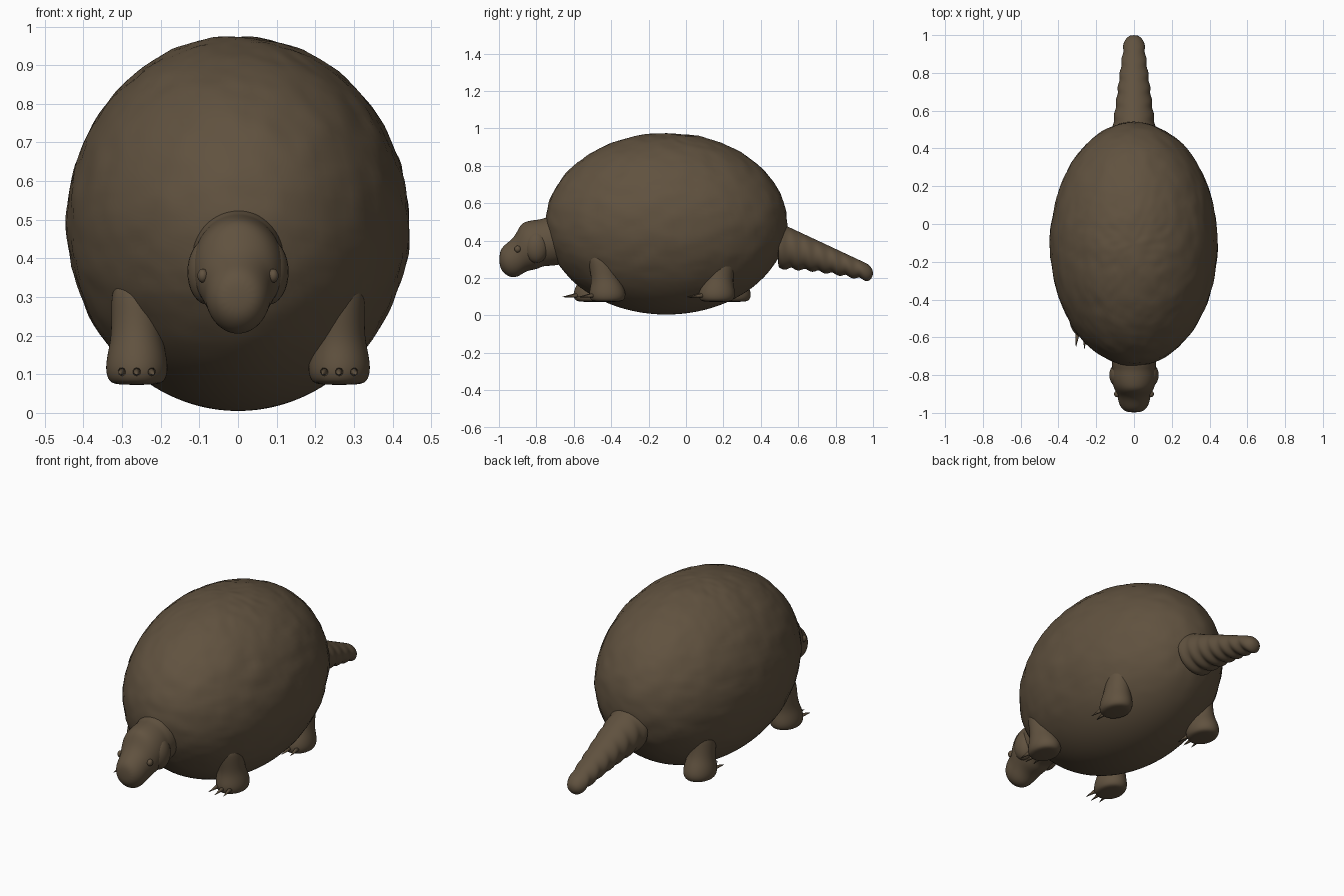
import bpy, bmesh
from math import sin, cos, pi, sqrt
from mathutils import Matrix, Vector, noise

if "Cube" in bpy.data.objects:
    bpy.data.objects.remove(bpy.data.objects["Cube"], do_unlink=True)

HIDE = bpy.data.materials.new("earth brown hide")
HIDE.use_nodes = True
COLOUR = (0.118, 0.084, 0.05, 1)
HIDE.diffuse_color = COLOUR
bsdf = HIDE.node_tree.nodes["Principled BSDF"]
bsdf.inputs["Base Color"].default_value = COLOUR
bsdf.inputs["Roughness"].default_value = 0.8


def finish(bm, name, subdiv=0):
    """Turn a bmesh into a smooth shaded object."""
    bmesh.ops.recalc_face_normals(bm, faces=bm.faces)
    for f in bm.faces:
        f.smooth = True
    mesh = bpy.data.meshes.new(name)
    bm.to_mesh(mesh)
    bm.free()
    mesh.materials.append(HIDE)
    obj = bpy.data.objects.new(name, mesh)
    bpy.context.collection.objects.link(obj)
    if subdiv:
        mod = obj.modifiers.new("smooth", 'SUBSURF')
        mod.levels = mod.render_levels = subdiv
    return obj


def ellipsoid(name, centre, radii, u=24, v=16):
    bm = bmesh.new()
    bmesh.ops.create_uvsphere(bm, u_segments=u, v_segments=v, radius=1,
                              matrix=Matrix.LocRotScale(centre, None, radii))
    return finish(bm, name)


def loft(name, rings, subdiv=2, sides=16):
    """Skin rings given as (centre, first half axis, second half axis)."""
    bm = bmesh.new()
    loops = []
    for c, a, b in rings:
        loops.append([bm.verts.new(c + a * cos(2 * pi * i / sides) + b * sin(2 * pi * i / sides))
                      for i in range(sides)])
    for low, high in zip(loops, loops[1:]):
        for i in range(sides):
            j = (i + 1) % sides
            bm.faces.new((low[i], low[j], high[j], high[i]))
    bm.faces.new(loops[0])
    bm.faces.new(loops[-1])
    return finish(bm, name, subdiv)


def upright_ring(y, top, bottom, width):
    return (Vector((0, y, (top + bottom) / 2)), Vector((width * 1.02, 0, 0)),
            Vector((0, 0, (top - bottom) / 2 * 1.02)))


# Body: a domed shell with shallow lumps that fade out on the smooth belly
body = ellipsoid("body_shell", (0, -0.105, 0.49), (0.443, 0.645, 0.485), 112, 80)
for v in body.data.vertices:
    fade = min(max((v.co.z - 0.12) / 0.2, 0), 1)
    d = Vector((v.co.x, v.co.y + 0.105, v.co.z - 0.49)).normalized()
    lump = noise.noise(v.co * 11) * 0.6 + noise.noise(v.co * 24) * 0.4
    v.co += d * lump * 0.008 * fade

# Head: neck collar, heavy brow and a rounded drooping muzzle
loft("head", [upright_ring(*r) for r in (
    (-0.62, 0.54, 0.27, 0.12), (-0.74, 0.53, 0.265, 0.12), (-0.77, 0.515, 0.262, 0.112),
    (-0.80, 0.512, 0.245, 0.12), (-0.85, 0.505, 0.24, 0.115), (-0.885, 0.49, 0.215, 0.098),
    (-0.91, 0.43, 0.203, 0.087), (-0.945, 0.395, 0.205, 0.083), (-0.98, 0.37, 0.23, 0.065),
    (-0.998, 0.335, 0.265, 0.035))])
for side, label in ((1, "left"), (-1, "right")):
    ellipsoid(label + "_cheek", (side * 0.078, -0.8, 0.365), (0.053, 0.065, 0.085))
    ellipsoid(label + "_eye", (side * 0.091, -0.9, 0.355), (0.014, 0.017, 0.018))

# Tail: tapering, with rounded segments bulging along the underside
rings = []
COUNT = 48
for i in range(COUNT + 1):
    t = i / COUNT
    tip = sqrt(max(1 - max((t - 0.93) / 0.075, 0) ** 2, 0.02))
    top = 0.5 + (0.262 - 0.5) * t
    bottom = 0.262 - 0.072 * t ** 1.7 - 0.016 * abs(sin(t * 7 * pi))
    width = (0.115 - 0.068 * t + 0.003 * sin(t * 14 * pi))
    mid, half = (top + bottom) / 2, (top - bottom) / 2 * tip
    rings.append(upright_ring(0.49 + 0.51 * t, mid + half, mid - half, width * tip))
loft("tail", rings, 1, 20)


# Legs: stout columns on round feet with three claws, caught mid-stride
def leg(name, side, y, hip_y):
    x = side * 0.262
    levels = ((0.072, 0.055, 0.07, 0), (0.082, 0.076, 0.095, 0), (0.115, 0.084, 0.104, 0),
              (0.16, 0.076, 0.09, 0.1), (0.2, 0.067, 0.077, 0.4), (0.27, 0.068, 0.078, 0.8),
              (0.35, 0.065, 0.08, 1))
    loft(name, [(Vector((x, y + (hip_y - y) * k, z)), Vector((rx * 1.02, 0, 0)), Vector((0, ry, 0)))
                for z, rx, ry, k in levels], 2, 12)
    for n in (-1, 0, 1):
        start = Vector((x + n * 0.036, y - 0.08 + 0.012 * abs(n), 0.108))
        bm = bmesh.new()
        direction = Vector((n * 0.12, -1, -0.12))
        turn = direction.to_track_quat('Z', 'Y').to_matrix().to_4x4()
        bmesh.ops.create_cone(bm, cap_ends=True, segments=10, radius1=0.014, radius2=0.001,
                              depth=0.085, matrix=Matrix.Translation(start + direction * 0.035) @ turn)
        finish(bm, name + "_claw")


leg("front_right_leg", -1, -0.505, -0.47)
leg("front_left_leg", 1, -0.42, -0.45)
leg("hind_left_leg", 1, 0.165, 0.195)
leg("hind_right_leg", -1, 0.25, 0.22)
